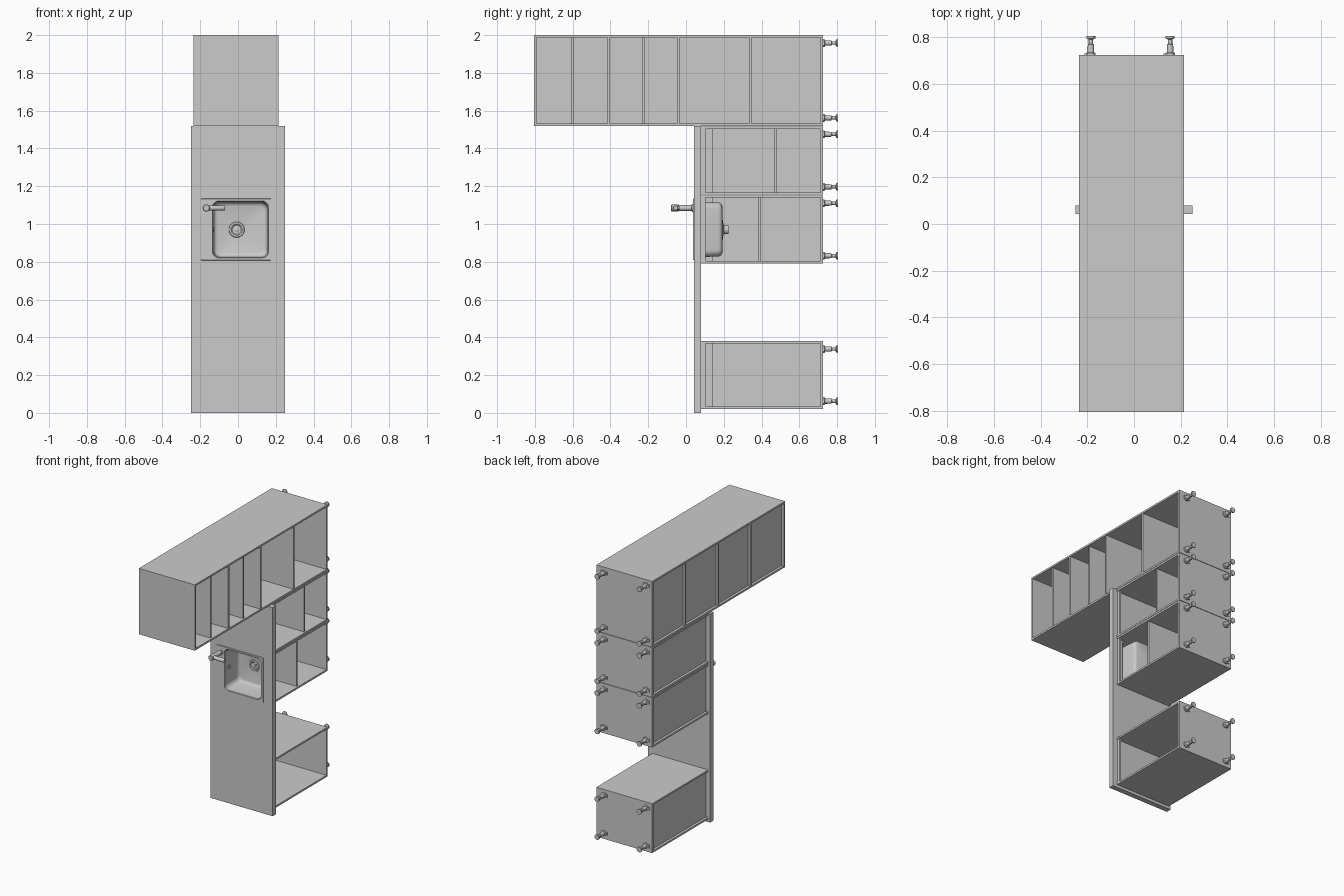
import bpy, bmesh, math
from mathutils import Vector

if "Cube" in bpy.data.objects:
    bpy.data.objects.remove(bpy.data.objects["Cube"])

XB, XF = -0.235, 0.215      # cabinet back and open front
YB = 0.725                  # cabinet base plane (feet side)
T = 0.013                   # board thickness


def finish(name, bm, smooth=False):
    bmesh.ops.recalc_face_normals(bm, faces=bm.faces[:])
    me = bpy.data.meshes.new(name)
    bm.to_mesh(me)
    bm.free()
    ob = bpy.data.objects.new(name, me)
    bpy.context.collection.objects.link(ob)
    if smooth:
        bpy.ops.object.select_all(action='DESELECT')
        ob.select_set(True)
        bpy.context.view_layer.objects.active = ob
        bpy.ops.object.shade_smooth_by_angle(angle=math.radians(35))
    return ob


def add_box(bm, x, y, z):
    vs = bmesh.ops.create_cube(bm, size=1)['verts']
    for v in vs:
        v.co = Vector([(a + b) / 2 + c * (b - a) for (a, b), c in zip((x, y, z), v.co)])


def bridge(bm, loops, cap_start=False, cap_end=False):
    rings = [[bm.verts.new(p) for p in loop] for loop in loops]
    for a, b in zip(rings, rings[1:]):
        for i in range(len(a)):
            j = (i + 1) % len(a)
            bm.faces.new((a[i], a[j], b[j], b[i]))
    if cap_start:
        bm.faces.new(rings[0])
    if cap_end:
        bm.faces.new(rings[-1])


def rounded(x0, x1, z0, z1, r, y, n=8):
    pts = []
    for k, (cx, cz) in enumerate([(x1 - r, z1 - r), (x0 + r, z1 - r), (x0 + r, z0 + r), (x1 - r, z0 + r)]):
        for i in range(n + 1):
            a = math.pi / 2 * (k + i / n * 0.999)
            pts.append((cx + r * math.cos(a), y, cz + r * math.sin(a)))
    return pts


def lathe(bm, base, axis, profile, n=20):
    # profile: (radius, distance along axis)
    q = Vector(axis).to_track_quat('Z', 'Y')
    loops = [[Vector(base) + q @ Vector((r * math.cos(2 * math.pi * i / n), r * math.sin(2 * math.pi * i / n), h))
              for i in range(n)] for r, h in profile]
    bridge(bm, loops, True, True)


def cabinet(name, y0, z0, z1, fixed=(), loose=(), closed=False):
    bm = bmesh.new()
    # two sides, base board, recessed back
    add_box(bm, (XB, XF), (y0, YB), (z0, z0 + T))
    add_box(bm, (XB, XF), (y0, YB), (z1 - T, z1))
    zi = (z0 + T, z1 - T)
    add_box(bm, (XB, XF), (YB - T, YB), zi)
    add_box(bm, (XB + 0.018, XB + 0.023), (y0, YB - T), zi)
    if closed:
        add_box(bm, (XB, XF), (y0, y0 + T), zi)
    finish(name + "_carcass", bm)
    # shelves
    for i, y in enumerate(fixed):
        bm = bmesh.new()
        add_box(bm, (XB, XF - 0.002), (y - T / 2, y + T / 2), zi)
        finish(f"{name}_fixed_shelf_{i + 1}", bm)
    for i, y in enumerate(loose):
        bm = bmesh.new()
        add_box(bm, (XB + 0.023, XF - 0.012), (y - T / 2, y + T / 2), zi)
        finish(f"{name}_loose_shelf_{i + 1}", bm)
    # rails under the worktop
    if not closed:
        bm = bmesh.new()
        add_box(bm, (XF - 0.018, XF - 0.004), (y0, y0 + 0.022), zi)
        add_box(bm, (XB + 0.023, XB + 0.036), (y0, y0 + 0.06), zi)
        finish(name + "_rails", bm)
    # adjustable feet
    bm = bmesh.new()
    for x in (-0.185, 0.155):
        for z in (z0 + 0.042, z1 - 0.042):
            lathe(bm, (x, YB, z), (0, 1, 0),
                  [(.021, 0), (.021, .008), (.014, .011), (.013, .045), (.009, .047),
                   (.009, .066), (.019, .071), (.019, .080)])
            # clip plate on each foot
            add_box(bm, (x - .028, x + .021), (YB, YB + .006), (z - .012, z + .012))
    finish(name + "_feet", bm, True)


cabinet("tall_cabinet", -0.805, 1.52, 2.0, fixed=(-0.41, -0.04, 0.34), loose=(-0.6, -0.225), closed=True)
cabinet("shelf_cabinet", 0.08, 1.155, 1.517, loose=(0.475,))
cabinet("sink_cabinet", 0.08, 0.79, 1.152, loose=(0.39,))
cabinet("end_cabinet", 0.08, 0.02, 0.38)

# worktop with sink cut-out
bm = bmesh.new()
add_box(bm, (-0.25, 0.25), (0.042, 0.08), (0, 1.52))
worktop = finish("worktop", bm)
bm = bmesh.new()
add_box(bm, (-0.145, 0.168), (0, 0.12), (0.815, 1.13))
cutter = finish("sink_cutter", bm)
cutter.hide_render = True
cutter.hide_viewport = False
mod = worktop.modifiers.new("cutout", 'BOOLEAN')
mod.object = cutter
mod.solver = 'EXACT'
bpy.context.view_layer.objects.active = worktop
bpy.ops.object.modifier_apply(modifier=mod.name)
bpy.data.objects.remove(cutter)

# sink: rim plate flowing into the bowl
bm = bmesh.new()
b = (-0.134, 0.16, 0.822, 1.12)


def bowl(inset, y, r=0.035):
    return rounded(b[0] + inset, b[1] - inset, b[2] + inset, b[3] - inset, r, y)


bridge(bm, [rounded(-0.196, 0.176, 0.808, 1.134, 0.004, 0.042),
            rounded(-0.195, 0.175, 0.809, 1.133, 0.004, 0.036),
            bowl(-0.002, 0.036), bowl(0.002, 0.041), bowl(0.006, 0.172), bowl(0.009, 0.182),
            bowl(0.016, 0.189), bowl(0.026, 0.192),
            rounded(-0.047, 0.033, 0.93, 1.01, 0.0399, 0.195),
            rounded(-0.027, 0.013, 0.95, 0.99, 0.0199, 0.197)], False, True)
finish("sink", bm, True)

# drain with ring, plug and outlet pipe
bm = bmesh.new()
lathe(bm, (-0.007, 0.19, 0.97), (0, 1, 0),
      [(.024, .004), (.03, -.001), (.04, 0), (.042, .005), (.024, .01), (.022, .036)], 24)
lathe(bm, (-0.007, 0.187, 0.97), (0, 1, 0), [(.010, 0), (.013, .002), (.013, .008)])
finish("drain", bm, True)

# overflow on the back wall of the bowl
bm = bmesh.new()
lathe(bm, (-0.131, 0.085, 0.97), (1, 0, 0), [(.015, 0), (.015, .003), (.009, .004), (.009, .002)])
finish("overflow", bm, True)

# tap: column, spout and lever cap
bm = bmesh.new()
lathe(bm, (-0.168, 0.038, 1.085), (0, -1, 0),
      [(.021, 0), (.021, .006), (.016, .008), (.016, .078), (.019, .08), (.019, .113), (.016, .117)], 24)
lathe(bm, (-0.168, -0.055, 1.085), (1, 0, 0), [(.014, 0), (.014, .095), (.011, .1)])
lathe(bm, (-0.082, -0.055, 1.085), (0, 1, 0), [(.010, 0), (.010, .02)])
finish("tap", bm, True)
